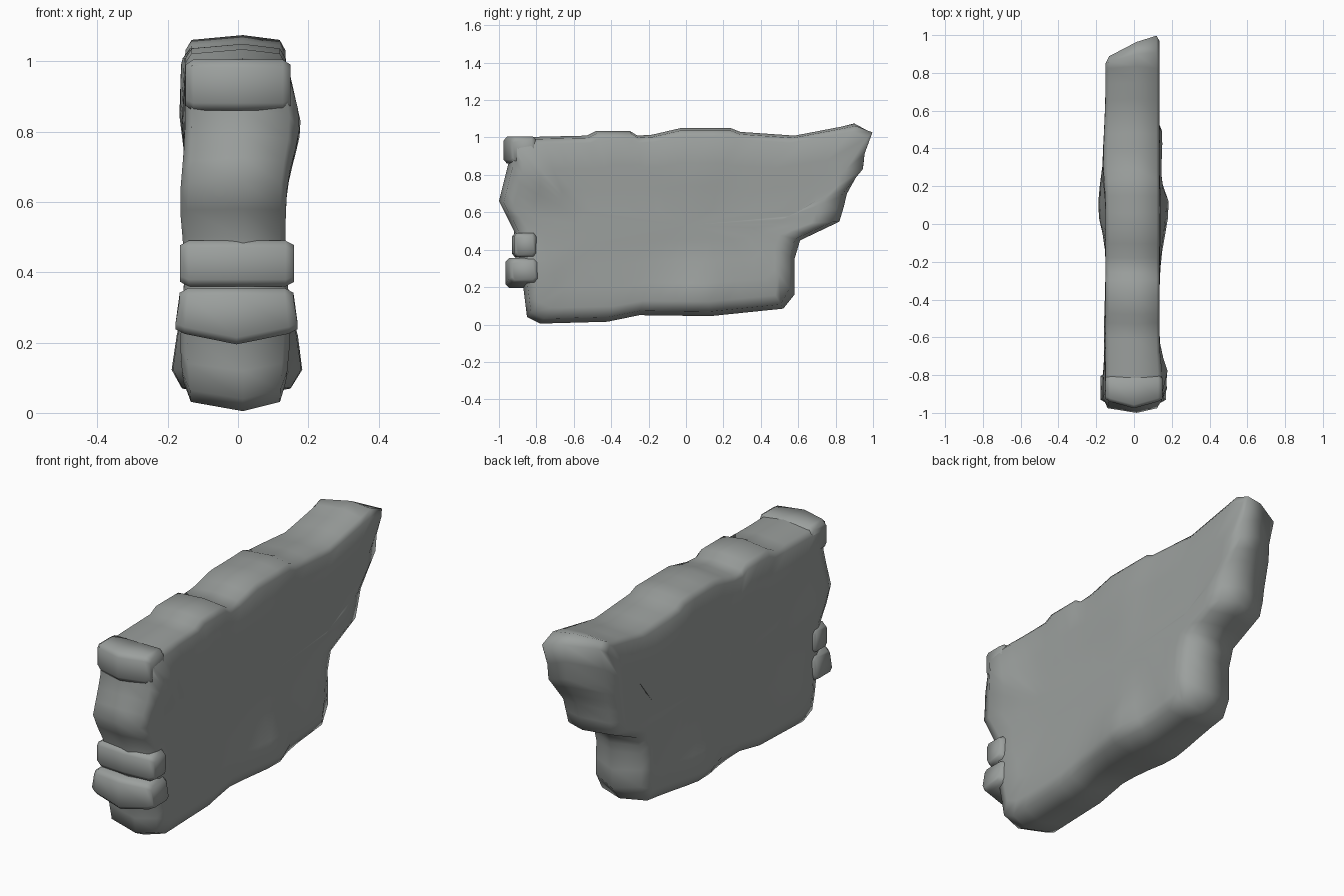
import bpy
import bmesh
from math import exp, ceil
from mathutils import Vector

default_cube = bpy.data.objects.get("Cube")
if default_cube:
    bpy.data.objects.remove(default_cube, do_unlink=True)

stone = bpy.data.materials.new("grey stone")
stone.use_nodes = True
stone_colour = (0.33, 0.35, 0.34, 1)
stone.diffuse_color = stone_colour
shader = next(n for n in stone.node_tree.nodes if n.type == "BSDF_PRINCIPLED")
shader.inputs["Base Color"].default_value = stone_colour
shader.inputs["Roughness"].default_value = 0.9


def finish(bm, name, angle):
    """Turn the bmesh into a smooth stone object."""
    bmesh.ops.recalc_face_normals(bm, faces=bm.faces)
    mesh = bpy.data.meshes.new(name)
    bm.to_mesh(mesh)
    bm.free()
    mesh.materials.append(stone)
    obj = bpy.data.objects.new(name, mesh)
    bpy.context.collection.objects.link(obj)
    bpy.ops.object.select_all(action="DESELECT")
    obj.select_set(True)
    bpy.context.view_layer.objects.active = obj
    bpy.ops.object.shade_smooth_by_angle(angle=angle)


def bridge(bm, first, second):
    """Join two closed loops with quads."""
    for i in range(len(first)):
        bm.faces.new((first[i - 1], first[i], second[i], second[i - 1]))


# Broken wall silhouette as y, z points
OUTLINE = [(-.95, 1), (-.95, .86), (-1, .66), (-.92, .5), (-.91, .3),
           (-.87, .2), (-.85, .04), (-.78, .005), (-.42, .015), (-.25, .05),
           (.13, .045), (.52, .085), (.58, .16), (.58, .35), (.61, .45),
           (.82, .55), (.865, .7), (.99, .86), (1.01, 1.04), (.92, 1.075),
           (.58, 1.01), (.29, 1.03), (.24, 1.05), (-.03, 1.05), (-.18, 1.015),
           (-.26, 1.01), (-.3, 1.035), (-.48, 1.035), (-.53, 1.01)]

# Bulges on each flank: y, z, height
BULGES = {1: [(.1, .14, .05), (-.8, .82, .045), (.1, .8, .012),
              (.45, .25, .015), (-.8, .25, .015)],
          -1: [(.08, .13, .04), (.3, .9, .02), (-.6, .8, .01),
               (.2, .55, .012), (-.9, .6, .015), (-.85, .2, .015)]}
BASE_WIDTH = {1: .135, -1: .15}
# Bulges fade differently towards the front and the back
FADE = {1: (.22, .1), -1: (.14, .25)}
CENTRE = (0, .53)


def subdivide(points, step):
    result = []
    for a, b in zip(points, points[1:] + points[:1]):
        a, b = Vector(a), Vector(b)
        count = max(1, ceil((b - a).length / step))
        result += [a.lerp(b, i / count) for i in range(count)]
    return result


def half_width(side, y, z):
    width = BASE_WIDTH[side]
    for by, bz, height in BULGES[side]:
        fade = FADE[side][y > by]
        width += height * exp(-((y - by) / fade) ** 2 - ((z - bz) / .13) ** 2)
    return width


def ring(bm, points, side, inset, fraction):
    """One closed loop of the wall, drawn in towards the middle."""
    verts = []
    for p in points:
        # The top edge is squarer and the back edge rounder than the others
        d = inset
        if inset < .1:
            d *= .5 if p.y > .95 else 1.8 if p.x > .55 else 1
        y = p.x * (1 - d)
        z = CENTRE[1] + (p.y - CENTRE[1]) * (1 - 2 * d)
        x = side * half_width(side, y, z) * fraction
        # The far tip is cut at a slant
        if p.x > .85:
            y -= max(0, .11 * (.12 - x) / .27) * (p.x - .85) / .15
        verts.append(bm.verts.new((x, y, z)))
    return verts


# Main wall slab
STEPS = [(.025, .88), (.08, 1), (.18, 1), (.3, .98), (.42, .97)]
bm = bmesh.new()
points = subdivide(OUTLINE, .1)
rings = [ring(bm, points, -1, d, f) for d, f in reversed(STEPS)]
rings.append(ring(bm, points, 1, 0, .1))
rings += [ring(bm, points, 1, d, f) for d, f in STEPS]
for first, second in zip(rings, rings[1:]):
    bridge(bm, first, second)
for side, loop in ((-1, rings[0]), (1, rings[-1])):
    middle = bm.verts.new((side * BASE_WIDTH[side], *CENTRE))
    for i in range(len(loop)):
        bm.faces.new((loop[i - 1], loop[i], middle))
finish(bm, "wall_slab", 1.5)


def block(name, low, high, taper=1, sag=0, nose=.02):
    """Worn stone wrapped across the end: an eight-sided section along x."""
    section = [(-1, -.7), (-.75, -1), (.75, -1), (1, -.7),
               (1, .7), (.75, 1), (-.75, 1), (-1, .7)]
    low, high = Vector(low), Vector(high)
    mid, half = (low + high) / 2, (high - low) / 2
    bm = bmesh.new()
    loops = []
    for x, scale in ((-1, .8), (-.85, 1), (0, 1), (.85, 1), (1, .8)):
        loop = []
        for y, z in section:
            narrow = taper if z > 0 else 1
            co = mid + Vector((x * half.x * narrow, y * half.y * scale,
                               z * half.z * scale))
            if x == 0:
                co.y -= nose if y < 0 else 0
                co.z -= sag if z < 0 else 0
            loop.append(bm.verts.new(co))
        loops.append(loop)
    for first, second in zip(loops, loops[1:]):
        bridge(bm, first, second)
    bm.faces.new(loops[0])
    bm.faces.new(loops[-1])
    finish(bm, name, 1.1)


# Stones standing out of the front end
block("front_cap_stone", (-.15, -.94, .86), (.15, -.8, 1.005), nose=.035)
block("front_middle_stone", (-.165, -.92, .36), (.16, -.8, .49), nose=.01)
block("front_lower_stone", (-.178, -.945, .225), (.17, -.79, .355), .93, .03)
